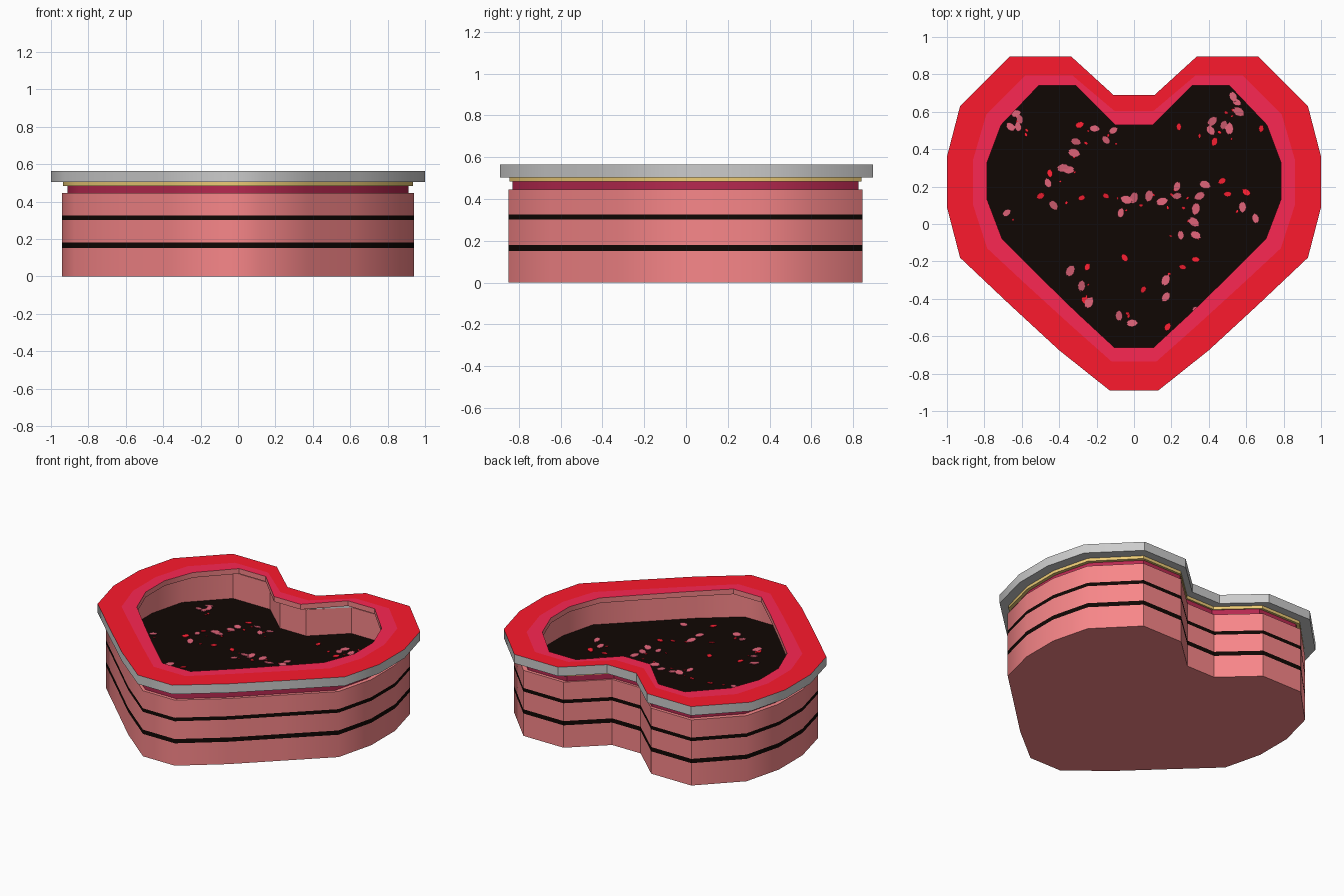
import bpy, bmesh, math, random
from mathutils import Matrix, Vector

if "Cube" in bpy.data.objects:
    bpy.data.objects.remove(bpy.data.objects["Cube"])

random.seed(4)


def material(name, rgb):
    m = bpy.data.materials.new(name)
    m.diffuse_color = (*rgb, 1)
    m.use_nodes = True
    m.node_tree.nodes["Principled BSDF"].inputs["Base Color"].default_value = m.diffuse_color
    return m


PINK = material("pink_sponge", (0.94, 0.24, 0.25))
BLACK = material("dark_filling", (0.005, 0.002, 0.001))
BERRY = material("berry", (0.47, 0.022, 0.080))
GOLD = material("gold", (0.85, 0.60, 0.18))
RED = material("red_top", (0.98, 0.010, 0.026))
ROSE = material("rose_top", (0.97, 0.020, 0.085))
PETAL = material("petal_pink", (0.70, 0.12, 0.18))
CHIP = material("petal_red", (0.95, 0.014, 0.032))
GREY = material("grey_side", (0.8, 0.8, 0.8))


def heart(right_half, sx=1.0, sy=1.0):
    """Mirror the right half of a heart outline, running from tip to notch."""
    r = [(x * sx, y * sy) for x, y in right_half]
    return r + [(-x, y) for x, y in reversed(r)]


OUTER = [(.13, -.89), (.40, -.675), (.66, -.435), (.93, -.18), (1, .09),
         (1, .36), (.93, .63), (.665, .895), (.335, .895), (.11, .69)]
BODY = [(.12, -.85), (.377, -.642), (.62, -.41), (.875, -.168), (.94, .09),
        (.94, .345), (.875, .598), (.632, .845), (.33, .845), (.107, .64)]
MIDDLE = [(.12, -.735), (.34, -.54), (.57, -.33), (.785, -.13), (.86, .10),
          (.86, .345), (.79, .585), (.58, .795), (.33, .795), (.105, .605)]
INNER = [(.105, -.66), (.31, -.47), (.51, -.275), (.705, -.08), (.785, .13),
         (.785, .33), (.71, .53), (.51, .74), (.31, .74), (.10, .53)]


def finish(name, bm, mats, smooth=True):
    bmesh.ops.recalc_face_normals(bm, faces=bm.faces)
    me = bpy.data.meshes.new(name)
    bm.to_mesh(me)
    bm.free()
    for m in mats:
        me.materials.append(m)
    ob = bpy.data.objects.new(name, me)
    bpy.context.collection.objects.link(ob)
    if smooth:
        bpy.ops.object.select_all(action='DESELECT')
        ob.select_set(True)
        bpy.context.view_layer.objects.active = ob
        bpy.ops.object.shade_smooth_by_angle(angle=math.radians(42))
    return ob


def slab(name, outline, z0, z1, mats, hole=None):
    """Vertical prism, or a ring when a hole outline is given.
    A second material colours the top face."""
    bm = bmesh.new()
    n = len(outline)

    def loop(pts, z):
        return [bm.verts.new((x, y, z)) for x, y in pts]

    def band(a, b, mi=0):
        for i in range(n):
            j = (i + 1) % n
            bm.faces.new((a[i], a[j], b[j], b[i])).material_index = mi

    top = len(mats) - 1
    lo, hi = loop(outline, z0), loop(outline, z1)
    band(lo, hi)
    if hole:
        hlo, hhi = loop(hole, z0), loop(hole, z1)
        band(hlo, hhi)
        band(lo, hlo)
        band(hi, hhi, top)
    else:
        bm.faces.new(lo)
        bm.faces.new(hi).material_index = top
    return finish(name, bm, mats)


# Layered heart body: sponge and dark filling, hollow upper layer
inner, middle, body = heart(INNER), heart(MIDDLE), heart(BODY)
cavity, lining = heart(BODY, .925, .925), heart(BODY, .94, .94)
slab("lower_layer", body, 0, .152, [PINK])
slab("lower_filling", body, .152, .181, [BLACK])
slab("middle_layer", body, .181, .302, [PINK])
slab("upper_filling", body, .302, .326, [BLACK])
slab("upper_wall", body, .326, .446, [PINK], cavity)

# Stepped neck below the rim, lined with sponge
slab("neck_lining", lining, .446, .504, [PINK], cavity)
slab("berry_neck", heart(BODY, .97, .975), .446, .484, [BERRY], lining)
slab("gold_band", heart(BODY, .994, .994), .484, .504, [GOLD], lining)

# Wide rim: grey sides with a red top, and a thinner rose inner border
slab("rim", heart(OUTER), .504, .565, [GREY, RED], middle)
slab("rim_inner_border", middle, .53, .565, [PINK, ROSE], inner)

# Petals scattered on the dark floor
FLOOR = .326
SHAPE = [(0, -1), (.5, -.6), (.68, 0), (.5, .6), (.12, 1), (0, .8),
         (-.2, .95), (-.55, .55), (-.65, 0), (-.45, -.6)]
pink_spots = [(-.63, .59), (-.61, .56), (-.66, .52), (-.62, .52), (-.68, .06),
              (-.31, .44), (-.32, .38), (-.38, .30), (-.35, .29), (-.46, .22),
              (-.43, .10), (-.21, .51), (-.15, .45), (-.11, .50), (-.07, .06),
              (-.04, .13), (0, .14), (.08, .15), (.15, .12), (.23, .15),
              (.23, .20), (.35, .15), (.38, .21), (.32, .01), (.33, .08),
              (.25, -.06), (.33, -.06), (.42, .55), (.41, .50), (.48, .53),
              (.53, .68), (.55, .65), (.56, .60), (.51, .51), (.58, .09),
              (.65, .03), (-.34, -.25), (-.28, -.33), (-.24, -.42), (.17, -.30),
              (.17, -.39), (-.08, -.49), (-.01, -.53), (.34, -.46)]
red_spots = [(-.29, .53), (-.45, .27), (-.50, .15), (-.28, .14), (-.15, .15),
             (.24, .52), (.43, .44), (.68, .51), (.60, .17), (.50, .16),
             (.47, .23), (-.25, -.23), (-.05, -.18), (.26, -.23), (.33, -.19),
             (-.26, -.41), (.05, -.35), (.18, -.55)]


def scatter(name, items, mat):
    """One mesh of thin, slightly tilted leaf shapes."""
    bm = bmesh.new()
    for (x, y), size in items:
        m = (Matrix.Translation((x, y, FLOOR + .005 + size * .2))
             @ Matrix.Rotation(random.uniform(-.2, .2), 4, 'X')
             @ Matrix.Rotation(random.uniform(0, math.tau), 4, 'Z'))
        rings = [[bm.verts.new(m @ Vector((u * size, v * size, dz)))
                  for u, v in SHAPE] for dz in (-.002, .002)]
        for r in rings:
            bm.faces.new(r)
        for i in range(len(SHAPE)):
            j = (i + 1) % len(SHAPE)
            bm.faces.new((rings[0][i], rings[0][j], rings[1][j], rings[1][i]))
    finish(name, bm, [mat], smooth=False)


scatter("pink_petals",
        [(p, random.uniform(.026, .036)) for p in pink_spots], PETAL)
chips = [((x * .95 + random.uniform(-.05, .05), y * .95 + random.uniform(-.04, .02)),
          random.uniform(.007, .013)) for x, y in pink_spots]
scatter("red_petals",
        [(p, random.uniform(.020, .027)) for p in red_spots] + chips, CHIP)
